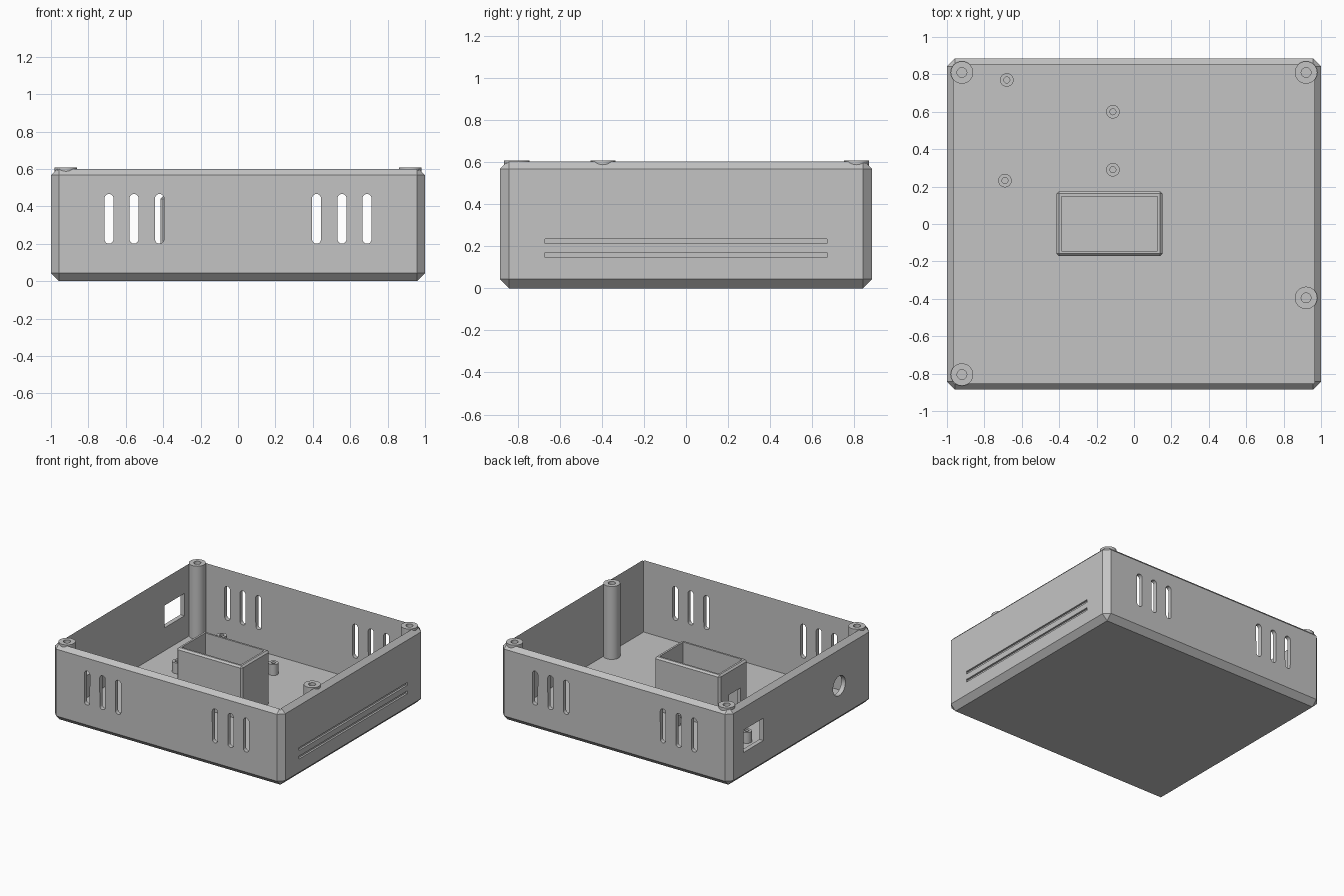
import bpy, bmesh, math
from mathutils import Vector

if "Cube" in bpy.data.objects:
    bpy.data.objects.remove(bpy.data.objects["Cube"], do_unlink=True)

GREY = (0.55, 0.55, 0.55, 1)
mat = bpy.data.materials.new("grey plastic")
mat.use_nodes = True
mat.diffuse_color = GREY
mat.node_tree.nodes["Principled BSDF"].inputs["Base Color"].default_value = GREY

FLOOR = 0.035
TOP = 0.607


def finish(name, bm):
    me = bpy.data.meshes.new(name)
    bm.to_mesh(me)
    bm.free()
    me.materials.append(mat)
    ob = bpy.data.objects.new(name, me)
    bpy.context.collection.objects.link(ob)
    return ob


def box(name, lo, hi, chamfer=0):
    lo, hi = Vector(lo), Vector(hi)
    bm = bmesh.new()
    bmesh.ops.create_cube(bm, size=1)
    for v in bm.verts:
        v.co = (lo + hi) / 2 + v.co * (hi - lo)
    if chamfer:
        bmesh.ops.bevel(bm, geom=bm.edges[:], offset=chamfer, segments=1,
                        affect='EDGES', profile=0.5)
    return finish(name, bm)


def prism(name, points, move):
    """Closed 3D outline swept along a vector."""
    bm = bmesh.new()
    face = bm.faces.new([bm.verts.new(p) for p in points])
    new = bmesh.ops.extrude_face_region(bm, geom=[face])["geom"]
    bmesh.ops.translate(bm, vec=move, verts=[g for g in new if isinstance(g, bmesh.types.BMVert)])
    bmesh.ops.recalc_face_normals(bm, faces=bm.faces[:])
    return finish(name, bm)


def circle(r, n=32):
    return [(r * math.cos(2 * math.pi * i / n), r * math.sin(2 * math.pi * i / n)) for i in range(n)]


def cut(ob, cutters):
    for c in cutters:
        mod = ob.modifiers.new("cut", 'BOOLEAN')
        mod.operation = 'DIFFERENCE'
        mod.solver = 'EXACT'
        mod.object = c
    bpy.context.view_layer.update()
    deps = bpy.context.evaluated_depsgraph_get()
    old = ob.data
    new = bpy.data.meshes.new_from_object(ob.evaluated_get(deps))
    ob.modifiers.clear()
    ob.data = new
    new.name = old.name
    for c in cutters:
        bpy.data.objects.remove(c, do_unlink=True)


def smooth(ob):
    ob.data.shade_smooth()
    ob.data.set_sharp_from_angle(angle=math.radians(30))


def tube_post(name, x, y, outer, inner, base, top, hole_bottom):
    """Round post with a blind screw hole in its top."""
    profile = [(inner, hole_bottom), (inner, top), (outer, top), (outer, base)]
    bm = bmesh.new()
    rings = [[bm.verts.new((x + px, y + py, z)) for px, py in circle(r)] for r, z in profile]
    bm.faces.new(rings[0])
    for a, b in zip(rings, rings[1:]):
        for i in range(len(a)):
            j = (i + 1) % len(a)
            bm.faces.new((a[j], a[i], b[i], b[j]))
    smooth(finish(name, bm))


# Tray shell: chamfered block, hollowed from above
shell = box("tray_shell", (-1, -0.885, 0), (1, 0.885, 0.61), 0.043)
cutters = [box("cavity_cutter", (-0.965, -0.853, FLOOR), (0.965, 0.853, 1))]

# Rounded vent slots through front and back walls
for side in (-1, 1):
    for x in (0.42, 0.556, 0.69):
        outline = [(side * x + px, -1, 0.333 + pz + math.copysign(0.109, pz + 1e-6))
                   for px, pz in circle(0.024, 24)]
        cutters.append(prism("slot_cutter", outline, (0, 2, 0)))

# Two shallow grooves on one side wall
for z in (0.147, 0.213):
    cutters.append(box("groove_cutter", (0.985, -0.67, z), (1.1, 0.67, z + 0.022)))

# Socket window and cable hole in the opposite wall
cutters.append(box("window_cutter", (-1.1, 0.47, 0.215), (-0.9, 0.715, 0.39)))
cutters.append(prism("cable_cutter", [(-1.1, -0.47 + py, 0.285 + pz) for py, pz in circle(0.077)],
                     (0.2, 0, 0)))

# Screw holes continue down through the floor
POSTS = [(-0.92, 0.81), (0.92, 0.81), (-0.92, -0.805), (0.92, -0.395)]
for x, y in POSTS:
    cutters.append(prism("screw_cutter", [(x + px, y + py, -0.1) for px, py in circle(0.026)],
                         (0, 0, 0.2)))
cut(shell, cutters)
smooth(shell)

# Tall screw posts
for i, (x, y) in enumerate(POSTS):
    tube_post(f"screw_post_{i + 1}", x, y, 0.06, 0.026, FLOOR - 0.005, TOP, 0)

# Short board standoffs
for i, (x, y) in enumerate([(-0.68, 0.77), (-0.69, 0.232), (-0.113, 0.6), (-0.113, 0.29)]):
    tube_post(f"board_standoff_{i + 1}", x, y, 0.036, 0.016, FLOOR - 0.005, 0.12, FLOOR + 0.001)

# Open holder box in the middle, with a wire opening
holder = box("holder_box", (-0.415, -0.172, 0.01), (0.153, 0.175, 0.452), 0.013)
cut(holder, [box("holder_cavity_cutter", (-0.387, -0.144, FLOOR + 0.004), (0.125, 0.147, 1)),
             box("holder_opening_cutter", (-0.5, -0.08, 0.12), (-0.3, 0.06, 0.26))])
